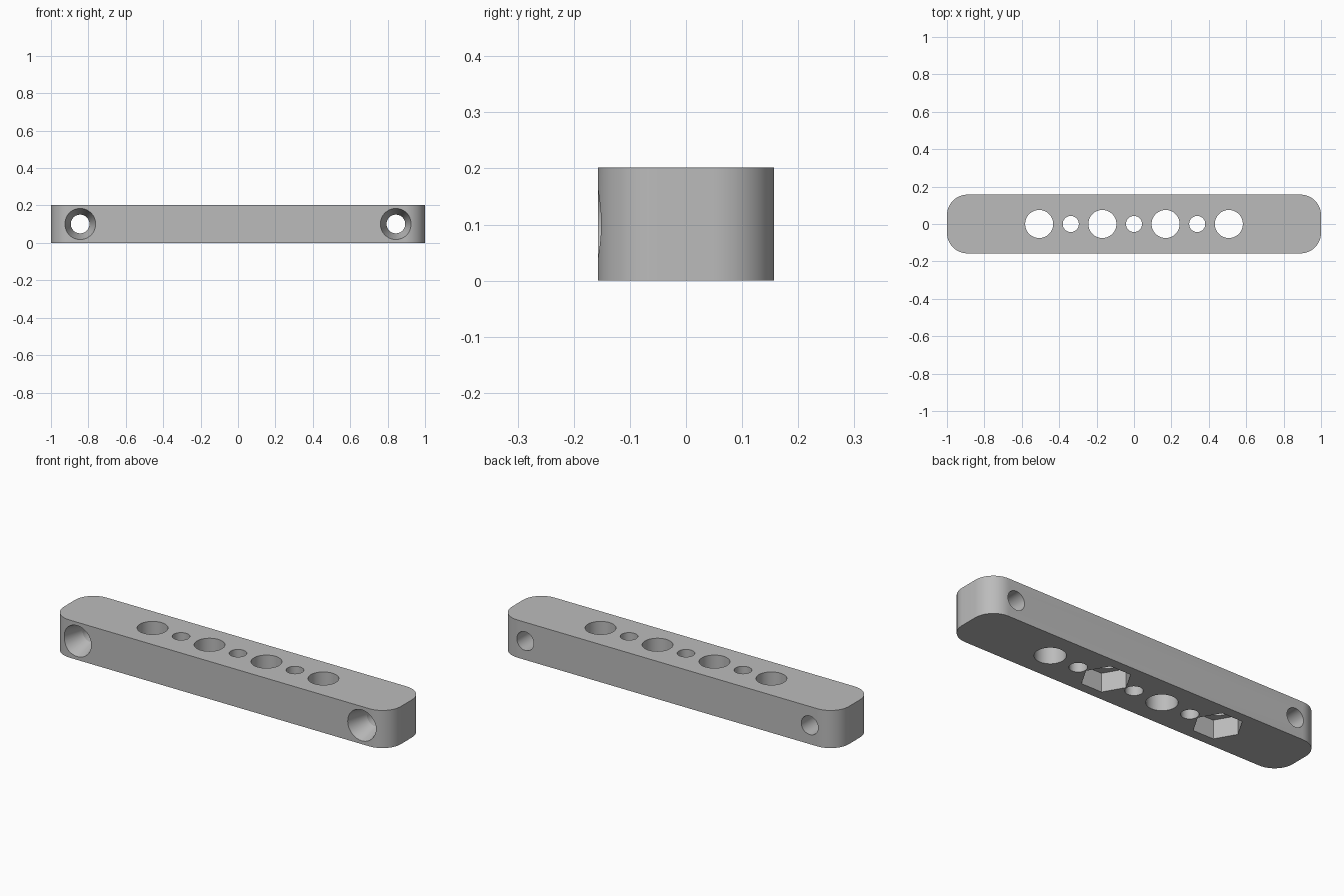
import bpy, math

if "Cube" in bpy.data.objects:
    bpy.data.objects.remove(bpy.data.objects["Cube"])

LENGTH, WIDTH, HEIGHT, CORNER = 2.0, 0.314, 0.202, 0.11
PITCH = 0.169           # spacing of the vertical holes
MID = HEIGHT / 2

grey = bpy.data.materials.new("plain grey")
grey.diffuse_color = (0.5, 0.5, 0.5, 1)
grey.use_nodes = True
grey.node_tree.nodes["Principled BSDF"].inputs["Base Color"].default_value = grey.diffuse_color


def mesh_object(name, verts, faces):
    me = bpy.data.meshes.new(name)
    me.from_pydata(verts, [], faces)
    me.materials.append(grey)
    ob = bpy.data.objects.new(name, me)
    bpy.context.collection.objects.link(ob)
    return ob


def loft(name, rings):
    """Closed solid through rings of equal point count, listed start to end."""
    n = len(rings[0])
    verts = [p for ring in rings for p in ring]
    faces = [tuple(reversed(range(n))), tuple(range(len(verts) - n, len(verts)))]
    for r in range(len(rings) - 1):
        for i in range(n):
            a, b = r * n + i, r * n + (i + 1) % n
            faces.append((a, b, b + n, a + n))
    return mesh_object(name, verts, faces)


def upright(name, x, radius, z0, z1, sides):
    """Vertical prism with a corner on the x axis."""
    angles = [math.tau * i / sides for i in range(sides)]
    return loft(name, [[(x + radius * math.cos(a), radius * math.sin(a), z)
                        for a in angles] for z in (z0, z1)])


def screw_hole(name, x):
    """Front to back bore with a long conical mouth at the front."""
    front, depth, r_mouth, r_bore = -WIDTH / 2, 0.115, 0.083, 0.05
    slope = (r_mouth - r_bore) / depth
    stations = [(front - 0.05, r_mouth + 0.05 * slope),
                (front + depth, r_bore), (WIDTH / 2 + 0.05, r_bore)]
    angles = [math.tau * i / 64 for i in range(64)]
    return loft(name, [[(x + r * math.sin(a), y, MID + r * math.cos(a))
                        for a in angles] for y, r in stations])


# bar with rounded vertical corners
outline = []
for k, (sx, sy) in enumerate([(1, 1), (-1, 1), (-1, -1), (1, -1)]):
    for i in range(17):
        a = math.pi / 2 * (k + i / 16)
        outline.append((sx * (LENGTH / 2 - CORNER) + CORNER * math.cos(a),
                        sy * (WIDTH / 2 - CORNER) + CORNER * math.sin(a)))
bar = loft("bar", [[(x, y, z) for x, y in outline] for z in (0, HEIGHT)])

# alternating large and small holes through the top
cutters = []
for i in range(-3, 4):
    radius = 0.075 if i % 2 else 0.043
    cutters.append(upright("hole_cutter", i * PITCH, radius, -0.1, HEIGHT + 0.1, 64))

# hexagonal nut pockets underneath two of the large holes
for i in (-3, 1):
    cutters.append(upright("nut_pocket_cutter", i * PITCH, 0.121, -0.1, 0.1, 6))

# tapered screw holes near both ends
for x in (-0.844, 0.844):
    cutters.append(screw_hole("screw_hole_cutter", x))

bpy.context.view_layer.objects.active = bar
for cutter in cutters:
    mod = bar.modifiers.new("cut", 'BOOLEAN')
    mod.operation, mod.solver, mod.object = 'DIFFERENCE', 'EXACT', cutter
    bpy.ops.object.modifier_apply(modifier=mod.name)
    bpy.data.objects.remove(cutter)

# smooth round walls, sharp edges
bpy.ops.object.select_all(action='DESELECT')
bar.select_set(True)
bpy.ops.object.shade_smooth_by_angle(angle=math.radians(15))
